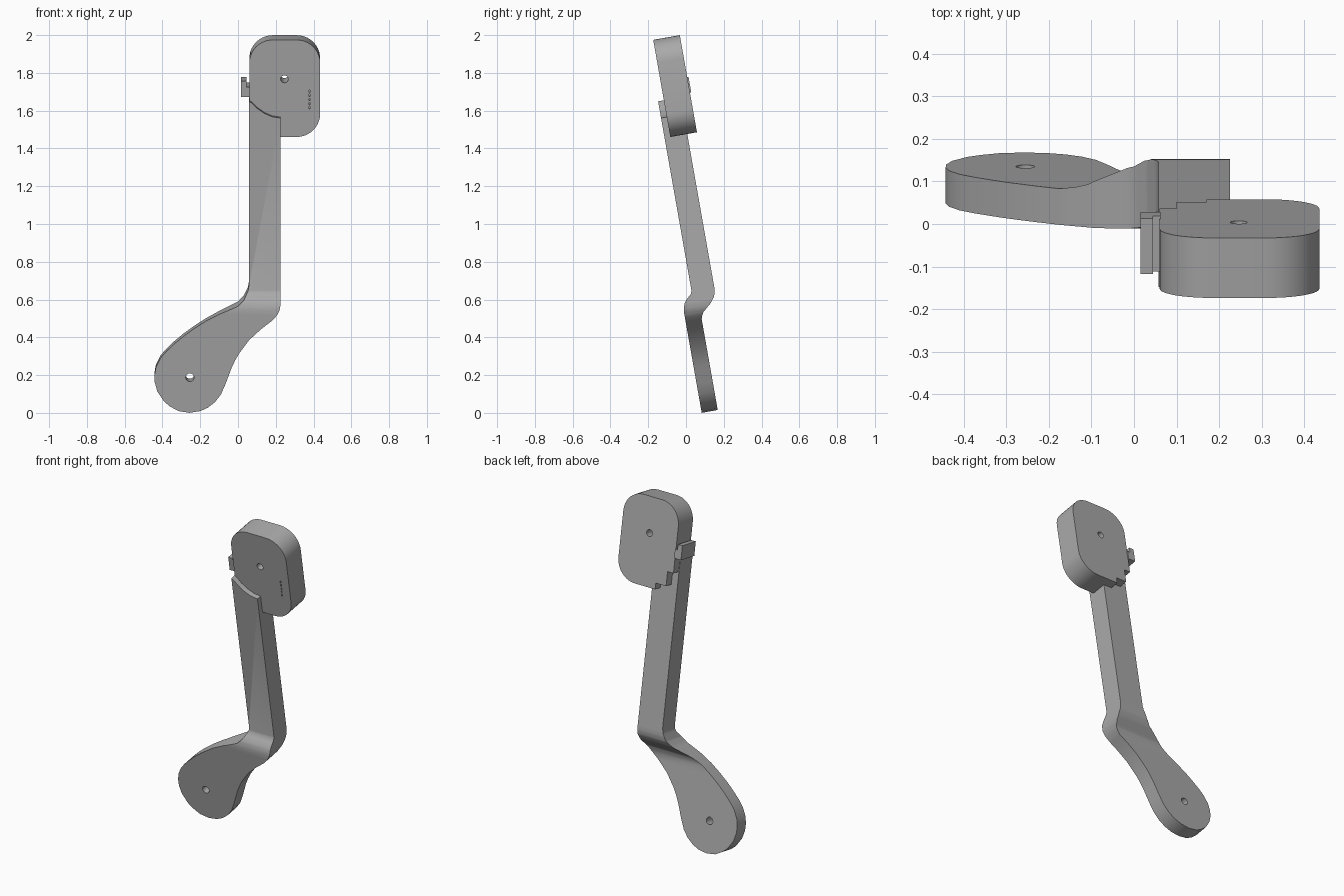
import bpy, bmesh
from math import sin, cos, pi, radians
from mathutils import Matrix, Vector

if "Cube" in bpy.data.objects:
    bpy.data.objects.remove(bpy.data.objects["Cube"], do_unlink=True)

TILT = Matrix.Rotation(radians(10), 4, 'X')   # the whole part leans forward

grey = bpy.data.materials.new("plain_grey")
grey.use_nodes = True
grey.diffuse_color = (0.4, 0.4, 0.4, 1)
grey.node_tree.nodes["Principled BSDF"].inputs["Base Color"].default_value = (0.4, 0.4, 0.4, 1)


def prism(outline, front, back):
    """Extrude an x-z outline from depth front to depth back."""
    bm = bmesh.new()
    face = bm.faces.new([bm.verts.new((x, front, z)) for x, z in outline])
    ext = bmesh.ops.extrude_face_region(bm, geom=[face])["geom"]
    for v in ext:
        if isinstance(v, bmesh.types.BMVert):
            v.co.y = back
    bmesh.ops.recalc_face_normals(bm, faces=bm.faces)
    return bm


def finish(bm, name):
    mesh = bpy.data.meshes.new(name)
    bmesh.ops.recalc_face_normals(bm, faces=bm.faces)
    bm.to_mesh(mesh)
    bm.free()
    ob = bpy.data.objects.new(name, mesh)
    ob.data.materials.append(grey)
    ob.matrix_world = TILT
    bpy.context.collection.objects.link(ob)
    return ob


def activate(ob):
    bpy.ops.object.select_all(action='DESELECT')
    ob.select_set(True)
    bpy.context.view_layer.objects.active = ob


def circle(x, z, r, n=20):
    return [(x + r * cos(2 * pi * i / n), z + r * sin(2 * pi * i / n)) for i in range(n)]


def cut(ob, bm):
    cutter = finish(bm, "cutter")
    cutter.hide_render = True
    bpy.context.view_layer.update()
    mod = ob.modifiers.new("cut", 'BOOLEAN')
    mod.operation, mod.object, mod.solver = 'DIFFERENCE', cutter, 'EXACT'
    activate(ob)
    bpy.ops.object.modifier_apply(modifier=mod.name)
    bpy.data.objects.remove(cutter, do_unlink=True)


def smooth(ob):
    activate(ob)
    bpy.ops.object.shade_smooth_by_angle(angle=radians(30))


def lookup(table, z):
    """Depth at height z along a falling list of (height, depth)."""
    if z >= table[0][0]:
        return table[0][1]
    for (z1, d1), (z0, d0) in zip(table, table[1:]):
        if z >= z0:
            return d0 + (d1 - d0) * (z - z0) / (z1 - z0)
    return table[-1][1]


# Arm and paddle: one outline, with the depth following a double bend
outline = [(.058, 1.65), (.058, .66), (.053, .63), (.03, .585), (0, .557), (-.1, .515),
           (-.17, .479), (-.23, .44), (-.29, .396), (-.335, .358), (-.38, .315), (-.41, .28),
           (-.434, .232), (-.442, .19), (-.441, .15), (-.427, .1), (-.392, .047),
           (-.36, .02), (-.315, -.005), (-.257, -.014), (-.2, -.005), (-.16, .013), (-.122, .043),
           (-.09, .085), (-.066, .141), (-.034, .227), (-.015, .268), (.008, .308), (.06, .378),
           (.124, .437), (.177, .478), (.205, .508), (.22, .535), (.225, .565),
           (.225, 1.56), (.18, 1.567), (.14, 1.585), (.1, 1.613), (.075, 1.64)]
front_curve = [(.632, .141), (.615, .134), (.59, .107), (.57, .092), (.545, .085), (.52, .082)]
back_curve = [(.63, .263), (.605, .261), (.58, .253), (.55, .23), (.51, .184), (.495, .175), (.475, .168)]

bm = prism(outline, 0, 1)
for level in sorted({z for z, d in front_curve + back_curve}):
    bmesh.ops.bisect_plane(bm, geom=bm.verts[:] + bm.edges[:] + bm.faces[:],
                           plane_co=(0, 0, level), plane_no=(0, 0, 1))
for v in bm.verts:
    v.co.y = lookup(back_curve if v.co.y > .5 else front_curve, v.co.z)
arm = finish(bm, "arm_and_paddle")
cut(arm, prism(circle(-.255, .176, .022), 0, .4))
smooth(arm)

# Head block: rounded rectangle with a stepped lower corner
LEFT, RIGHT, LOW, HIGH, R = .06, .435, 1.453, 1.975, .125


def corner(cx, cz, start):
    return [(cx + R * cos(start + pi / 2 * i / 10), cz + R * sin(start + pi / 2 * i / 10))
            for i in range(11)]


head_outline = (corner(RIGHT - R, LOW + R, -pi / 2) + corner(RIGHT - R, HIGH - R, 0)
                + corner(LEFT + R, HIGH - R, pi / 2)
                + [(LEFT, 1.575), (.1, 1.575), (.1, 1.49), (.17, 1.49), (.17, LOW)])
head = finish(prism(head_outline, .172, .315), "head_block")
cut(head, prism(circle(.246, 1.764, .02), 0, .5))

# Row of tiny slots on the head front
for i in range(5):
    z = 1.604 + i * .022
    cut(head, prism([(.375, z), (.381, z), (.381, z + .013), (.375, z + .013)], .1, .19))
smooth(head)

# Side clip with a raised hook
clip_outline = [(.015, 1.665), (.062, 1.665), (.062, 1.718), (.045, 1.718), (.045, 1.75), (.015, 1.75)]
finish(prism(clip_outline, .19, .322), "side_clip")
